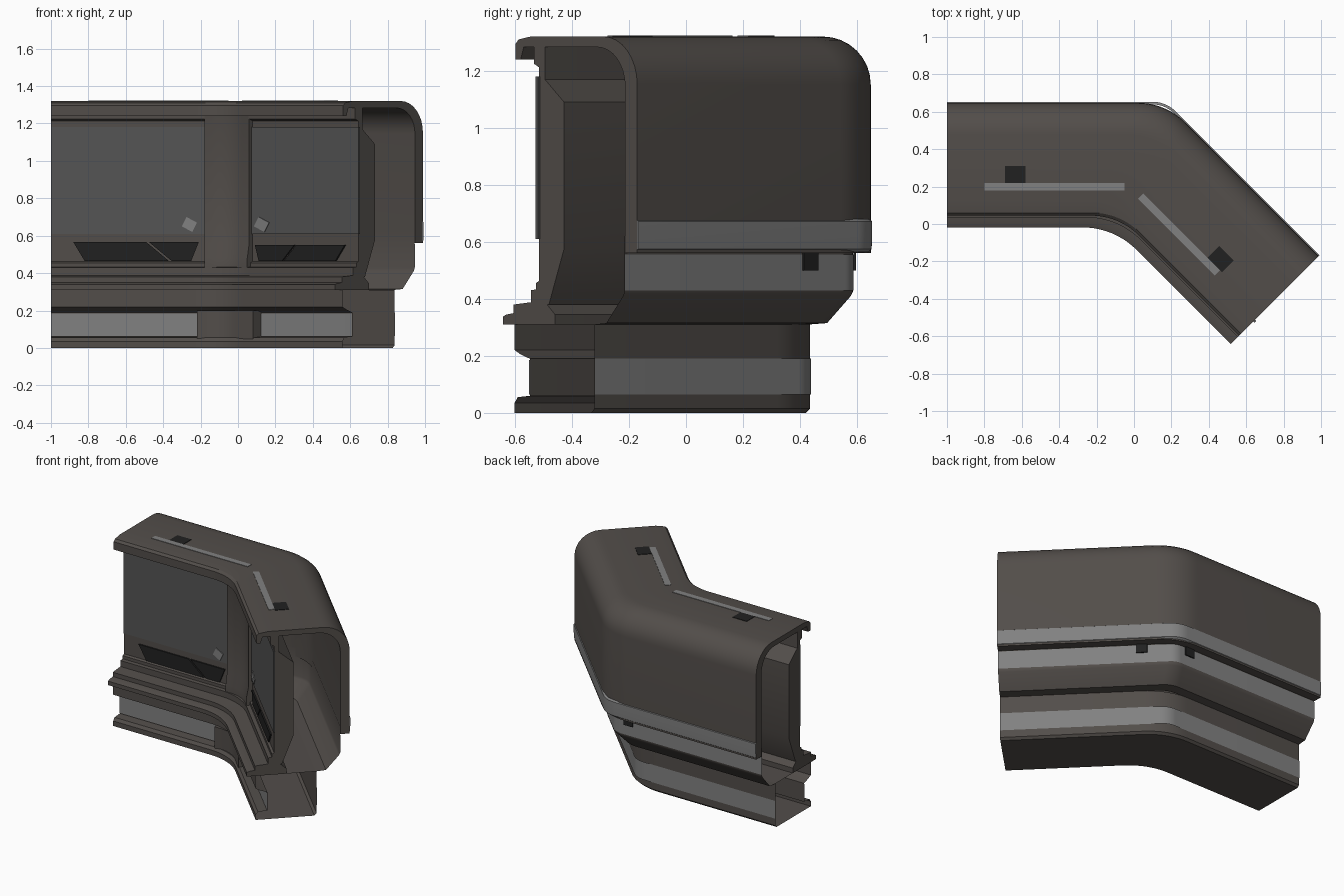
import bpy, bmesh, math
from mathutils import Vector

if "Cube" in bpy.data.objects:
    bpy.data.objects.remove(bpy.data.objects["Cube"])

H = math.sqrt(0.5)
TAN = math.tan(math.radians(22.5))
SHIFT = 0.07          # inset of the angled leg
END = 0.82            # end of the angled leg along its own direction


def material(name, c):
    m = bpy.data.materials.new(name)
    m.diffuse_color = (*c, 1)
    m.use_nodes = True
    m.node_tree.nodes["Principled BSDF"].inputs["Base Color"].default_value = m.diffuse_color
    return m


BODY = material("dark_brown", (0.085, 0.075, 0.068))
GLASS = material("dark_glass", (0.09, 0.09, 0.09))
STRIP = material("grey_strip", (0.22, 0.22, 0.22))
BLACK = material("black", (0.015, 0.015, 0.015))


def place(leg, s, v):
    """Plan position: s along the leg, v depth from the front."""
    if leg == 0:
        return Vector((s, v))
    return Vector((H * s + H * (v - SHIFT), -H * s + H * (v - SHIFT)))


def front_s(x, v):
    """Distance along the angled leg that appears at x in front view."""
    return x / H - (v - SHIFT)


def track(v, T, s0, s1, n=10):
    """Plan path at depth v: straight, 45 degree arc, straight."""
    cx = (math.sqrt(2) - 1) * v - math.sqrt(2) * SHIFT
    R = T / TAN
    pts = [place(0, s0, v)]
    for i in range(n + 1):
        a = math.radians(45) * i / n
        pts.append(Vector((cx - T + R * math.sin(a), v - R + R * math.cos(a))))
    pts.append(place(1, s1, v))
    return pts


def finish(name, bm, mat):
    bmesh.ops.recalc_face_normals(bm, faces=bm.faces[:])
    me = bpy.data.meshes.new(name)
    bm.to_mesh(me)
    bm.free()
    me.materials.append(mat)
    ob = bpy.data.objects.new(name, me)
    bpy.context.collection.objects.link(ob)
    bpy.ops.object.select_all(action='DESELECT')
    ob.select_set(True)
    bpy.context.view_layer.objects.active = ob
    bpy.ops.object.shade_smooth_by_angle(angle=math.radians(30))
    return ob


def sweep(name, profile, T, mat=BODY, closed=True, caps=True, s0=-1.0, s1=END):
    """Sweep a (depth, height) profile round the bend."""
    bm = bmesh.new()
    rows = [[bm.verts.new((p.x, p.y, z)) for p in track(v, T, s0, s1)] for v, z in profile]
    n = len(rows)
    for i in range(n if closed else n - 1):
        a, b = rows[i], rows[(i + 1) % n]
        for j in range(len(a) - 1):
            bm.faces.new((a[j], a[j + 1], b[j + 1], b[j]))
    if closed and caps:
        bm.faces.new([r[0] for r in rows])
        bm.faces.new([r[-1] for r in rows])
    return finish(name, bm, mat)


def plate(name, leg, pts, d, mat):
    """Extrude a flat polygon of (s, v, z) points by d."""
    bm = bmesh.new()
    loops = []
    for k in (0, 1):
        loops.append([bm.verts.new((*place(leg, s + k * d[0], v + k * d[1]), z + k * d[2]))
                      for s, v, z in pts])
    a, b = loops
    bm.faces.new(a)
    bm.faces.new(b[::-1])
    for i in range(len(a)):
        j = (i + 1) % len(a)
        bm.faces.new((a[i], a[j], b[j], b[i]))
    return finish(name, bm, mat)


def front_plate(name, leg, pts, v, mat):
    """Plate facing forward, given in front view x and z."""
    plate(name, leg, [(x if leg == 0 else front_s(x, v), v, z) for x, z in pts], (0, 0.012, 0), mat)


def arc(cv, cz, r, a0, a1, n=8):
    return [(cv + r * math.cos(math.radians(a0 + (a1 - a0) * i / n)),
             cz + r * math.sin(math.radians(a0 + (a1 - a0) * i / n))) for i in range(n + 1)]


# hollow base with a groove along the front
sweep("base", [(0.04, 0.0), (0.04, 0.035), (0.055, 0.055), (0.115, 0.06), (0.115, 0.19),
               (0.07, 0.205), (0.04, 0.22), (0.04, 0.31), (0.435, 0.31), (0.435, 0.015),
               (0.42, 0.0)], 0.16, caps=False)
sweep("base_corner_block", [(0.05, 0.03), (0.05, 0.2), (0.13, 0.2), (0.13, 0.03)], 0.1,
      s0=-0.22, s1=front_s(0.08, 0.05))
sweep("base_front_strip", [(0.112, 0.065), (0.112, 0.185)], 0.16, STRIP, closed=False)
sweep("base_back_strip", [(0.438, 0.065), (0.438, 0.19)], 0.06, STRIP, closed=False)

# stepped ledge under the front wall
sweep("front_ledge", [(-0.018, 0.31), (-0.018, 0.338), (0.0, 0.345), (0.035, 0.35), (0.035, 0.38),
                      (0.12, 0.388), (0.12, 0.43), (0.16, 0.435), (0.19, 0.39), (0.24, 0.345),
                      (0.24, 0.31)], 0.17)

# thin rear tray and its strip
sweep("rear_tray", [(0.585, 0.62), (0.585, 0.425), (0.578, 0.41), (0.495, 0.315), (0.43, 0.31)],
      0.06, closed=False)
sweep("tray_strip", [(0.588, 0.555), (0.588, 0.43)], 0.04, STRIP, closed=False)

# front wall with an inner bulge
sweep("front_wall", [(0.16, 0.38), (0.16, 1.285), (0.19, 1.285), (0.19, 1.17), (0.285, 1.09),
                     (0.285, 0.575), (0.21, 0.38)], 0.06)
sweep("corner_post", [(0.12, 0.43), (0.12, 0.48), (0.135, 0.56), (0.135, 1.24), (0.12, 1.285),
                      (0.17, 1.285), (0.17, 0.43)], 0.1,
      s0=-0.18, s1=front_s(0.06, 0.135))
sweep("wall_top_rail", [(0.135, 1.225), (0.135, 1.285), (0.165, 1.285), (0.165, 1.21)], 0.08)
sweep("wall_bottom_rail", [(0.145, 0.43), (0.145, 0.455), (0.165, 0.465), (0.165, 0.43)], 0.1)

# roof shell curving down into the rear wall
outer = [(0.045, 1.24), (0.045, 1.295), (0.06, 1.31), (0.12, 1.32)] + arc(0.48, 1.152, 0.168, 90, 0)
inner = [(0.648, 0.56), (0.588, 0.56)] + arc(0.45, 1.145, 0.138, 0, 90) + [(0.085, 1.283), (0.07, 1.24)]
sweep("roof_and_rear_wall", outer + inner, 0.15)
sweep("rear_strip", [(0.651, 0.575), (0.653, 0.62), (0.653, 0.672), (0.64, 0.68), (0.64, 0.565)],
      0.07, STRIP)

# windows and slanted vents on the front wall
front_plate("left_window", 0, [(-1, 0.61), (-0.18, 0.61), (-0.18, 1.18), (-1, 1.18)], 0.153, GLASS)
front_plate("right_window", 1, [(0.06, 0.61), (0.645, 0.61), (0.645, 1.18), (0.06, 1.18)], 0.153, GLASS)
for name, leg, pts in (
        ("left_vent_a", 0, [(-0.88, 0.565), (-0.49, 0.565), (-0.37, 0.465), (-0.82, 0.465)]),
        ("left_vent_b", 0, [(-0.475, 0.565), (-0.21, 0.565), (-0.25, 0.465), (-0.355, 0.465)]),
        ("right_vent_a", 1, [(0.09, 0.55), (0.3, 0.55), (0.235, 0.465), (0.11, 0.465)]),
        ("right_vent_b", 1, [(0.31, 0.55), (0.57, 0.55), (0.52, 0.465), (0.245, 0.465)])):
    front_plate(name, leg, pts, 0.15, BLACK)

# small tilted tags beside the post
for name, leg, x in (("left_tag", 0, -0.26), ("right_tag", 1, 0.125)):
    front_plate(name, leg, [(x - 0.04, 0.65), (x + 0.015, 0.62), (x + 0.04, 0.67), (x - 0.015, 0.7)],
                0.148, STRIP)

# square tags on the roof and a light trim strip along its front
for leg, s in ((0, -0.635), (1, 0.46)):
    plate("roof_tag", leg, [(s - 0.055, 0.22, 1.318), (s + 0.055, 0.22, 1.318),
                            (s + 0.055, 0.31, 1.318), (s - 0.055, 0.31, 1.318)], (0, 0, 0.005), BLACK)
for leg, a, b in ((0, -0.8, -0.05), (1, -0.08, 0.5)):
    plate("roof_trim", leg, [(a, 0.18, 1.317), (b, 0.18, 1.317), (b, 0.22, 1.317), (a, 0.22, 1.317)],
          (0, 0, 0.006), STRIP)

# square tags under the rear wall on both legs
for leg, s in ((0, 0.0), (1, -0.13)):
    plate("rear_tag", leg, [(s, 0.588, 0.5), (s + 0.07, 0.588, 0.5), (s + 0.07, 0.588, 0.56),
                            (s, 0.588, 0.56)], (0, 0.008, 0), BLACK)
